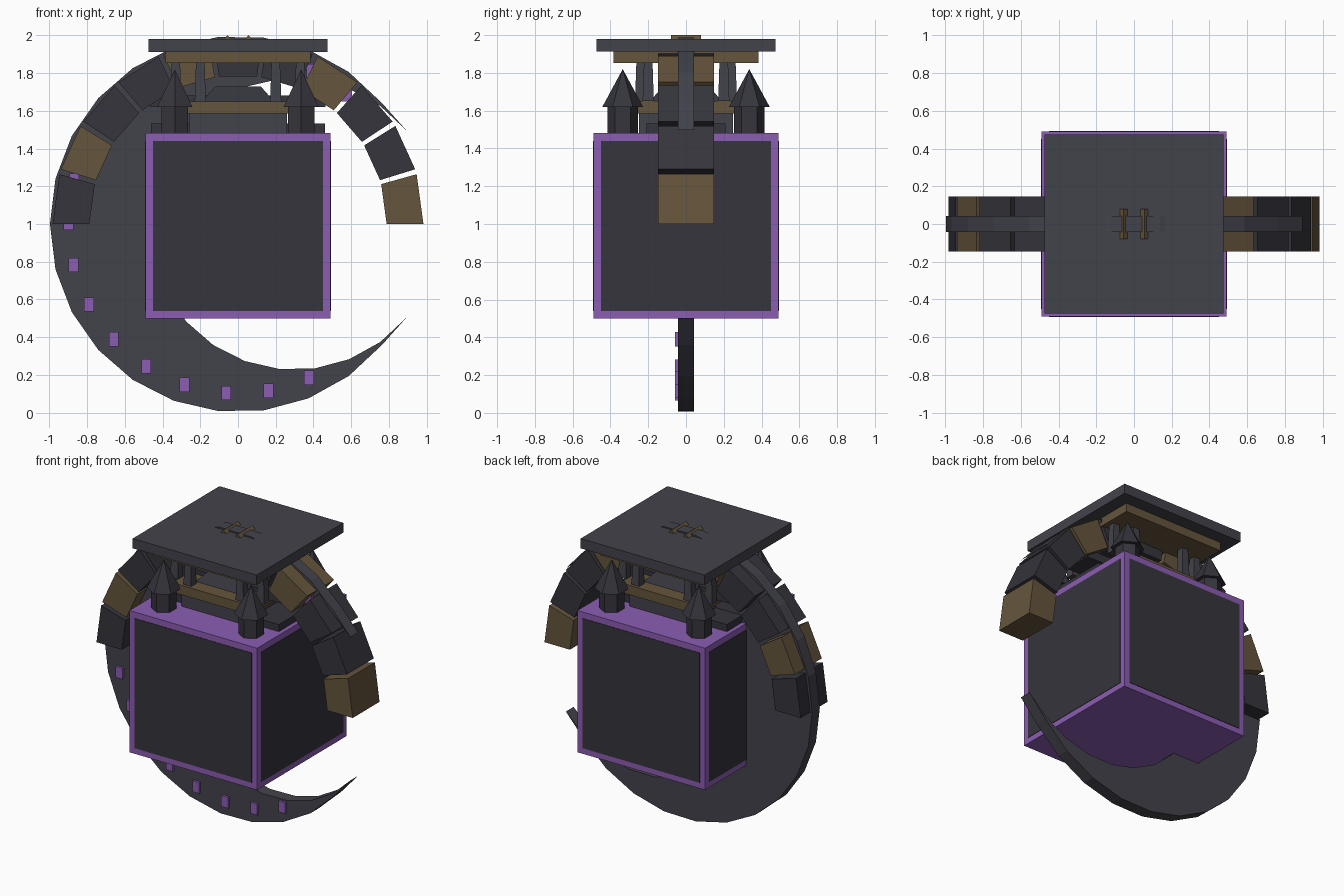
import bpy, math
from mathutils import Matrix

if "Cube" in bpy.data.objects:
    bpy.data.objects.remove(bpy.data.objects["Cube"])


def mat(name, c):
    m = bpy.data.materials.new(name)
    m.diffuse_color = (*c, 1)
    m.use_nodes = True
    m.node_tree.nodes["Principled BSDF"].inputs["Base Color"].default_value = m.diffuse_color
    return m


DARK = mat("dark_stone", (0.035, 0.035, 0.045))
GREY = mat("grey_stone", (0.055, 0.055, 0.07))
GOLD = mat("bronze", (0.13, 0.09, 0.045))
PURPLE = mat("violet", (0.26, 0.11, 0.45))


def mesh(name, verts, faces, m):
    me = bpy.data.meshes.new(name)
    me.from_pydata(verts, [], faces)
    me.materials.append(m)
    ob = bpy.data.objects.new(name, me)
    bpy.context.collection.objects.link(ob)
    return ob


def box(name, lo, hi, m):
    (a, b, c), (d, e, f) = lo, hi
    v = [(a, b, c), (d, b, c), (d, e, c), (a, e, c), (a, b, f), (d, b, f), (d, e, f), (a, e, f)]
    return mesh(name, v, [(3, 2, 1, 0), (4, 5, 6, 7), (0, 1, 5, 4), (1, 2, 6, 5), (2, 3, 7, 6), (3, 0, 4, 7)], m)


def cone(name, sides, r1, r2, x, y, z0, z1, m, turn=0):
    bpy.ops.mesh.primitive_cone_add(vertices=sides, radius1=r1, radius2=r2, depth=z1 - z0,
                                    location=(x, y, (z0 + z1) / 2), rotation=(0, 0, turn))
    ob = bpy.context.object
    ob.name = name
    ob.data.materials.append(m)
    return ob


def polar(r, deg, cx=0.0):
    a = math.radians(deg)
    return cx + r * math.cos(a), 1 + r * math.sin(a)


def strip(name, outer, inner, y, m):
    # solid band between two matching point lists in the xz plane
    n = len(outer)
    v = [(x, s, z) for s in (-y, y) for row in (outer, inner) for x, z in row]
    f = []
    for i in range(n - 1):
        o, k = i, n + i
        f += [(o, o + 1, k + 1, k), (2 * n + k, 2 * n + k + 1, 2 * n + o + 1, 2 * n + o),
              (o, 2 * n + o, 2 * n + o + 1, o + 1), (k + 1, 2 * n + k + 1, 2 * n + k, k)]
    f += [(0, n, 3 * n, 2 * n), (n - 1, 3 * n - 1, 4 * n - 1, 2 * n - 1)]
    return mesh(name, v, f, m)


# central cube with dark panels
box("cube_frame", (-0.49, -0.49, 0.5), (0.49, 0.49, 1.483), PURPLE)
for i in range(4):
    p = box("cube_panel", (-0.45, -0.493, 0.54), (0.45, -0.48, 1.44), DARK)
    p.data.transform(Matrix.Rotation(i * math.pi / 2, 4, 'Z'))

# crescent plate and its studs
angles = [40 + 14 * i for i in range(21)]
strip("crescent", [polar(0.997, a) for a in angles], [polar(0.773, a, 0.30) for a in angles], 0.042, GREY)
for i in range(18):
    x, z = polar(0.898, 50 + 14.4 * i)
    box("crescent_stud", (x - 0.026, -0.058, z - 0.038), (x + 0.026, -0.03, z + 0.038), PURPLE)

# arch of eleven stone blocks
step = 180 / 11
for i in range(11):
    a = i * step + (0.8 if i else 0)
    b = (i + 1) * step - (0.8 if i < 10 else 0)
    strip("arch_block", [polar(0.983, a), polar(0.983, b)], [polar(0.788, a), polar(0.788, b)],
          0.147, DARK if i % 3 else GOLD)

# keep on top of the cube
box("keep_base", (-0.46, -0.21, 1.48), (0.46, 0.21, 1.532), DARK)
box("keep_core", (-0.26, -0.25, 1.48), (0.26, 0.25, 1.59), GREY)
box("keep_band", (-0.3, -0.29, 1.585), (0.3, 0.29, 1.65), GOLD)
box("cross_beam", (-0.465, -0.1, 1.62), (0.465, 0.1, 1.68), DARK)
cone("keep_roof", 4, 0.27, 0.17, 0, 0, 1.65, 1.73, DARK, math.pi / 4)

# turrets and posts at the four corners
for sx in (-1, 1):
    for sy in (-1, 1):
        x, y = sx * 0.335, sy * 0.335
        cone("turret_body", 6, 0.08, 0.08, x, y, 1.48, 1.625, DARK)
        cone("turret_spire", 6, 0.108, 0, x, y, 1.62, 1.82, DARK)
        cone("roof_post", 4, 0.042, 0.032, sx * 0.2, sy * 0.24, 1.65, 1.86, GREY, math.pi / 4)
        cone("side_post", 4, 0.042, 0.032, sx * 0.33, sy * 0.2, 1.65, 1.86, GREY, math.pi / 4)

# slabs and small top bars
box("lower_slab", (-0.385, -0.385, 1.853), (0.385, 0.385, 1.912), GOLD)
box("top_slab", (-0.475, -0.475, 1.912), (0.475, 0.475, 1.98), GREY)
for x in (-0.055, 0.055):
    bar = box("top_bar", (-0.02, -0.08, -0.02), (0.02, 0.08, 0.02), GOLD)
    bar.rotation_euler = (0, math.pi / 4, 0)
    bar.location = (x, 0, 1.972)
